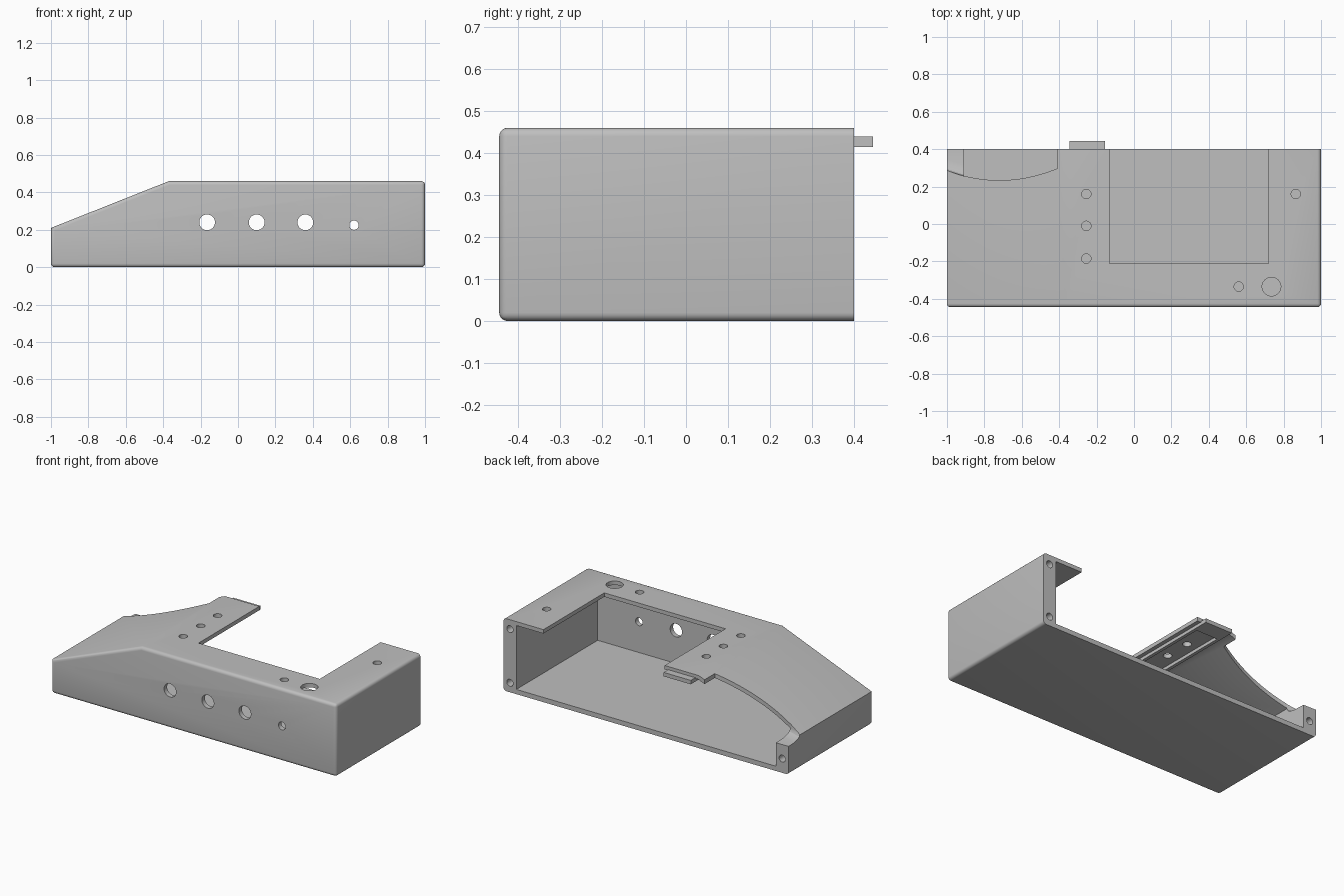
import bpy, bmesh, math
from mathutils import Matrix, Vector

if "Cube" in bpy.data.objects:
    bpy.data.objects.remove(bpy.data.objects["Cube"], do_unlink=True)

grey = bpy.data.materials.new("plain grey")
grey.use_nodes = True
color = (0.52, 0.52, 0.52, 1)
grey.diffuse_color = color
grey.node_tree.nodes["Principled BSDF"].inputs["Base Color"].default_value = color


def make_object(name, bm):
    bmesh.ops.recalc_face_normals(bm, faces=bm.faces)
    mesh = bpy.data.meshes.new(name)
    bm.to_mesh(mesh)
    bm.free()
    mesh.materials.append(grey)
    obj = bpy.data.objects.new(name, mesh)
    bpy.context.collection.objects.link(obj)
    return obj


def prism(points, axis, start, end):
    """Extrude a closed 2D profile along the named axis."""
    place = {"x": lambda a, b, t: (t, a, b), "y": lambda a, b, t: (a, t, b),
             "z": lambda a, b, t: (a, b, t)}[axis]
    bm = bmesh.new()
    rings = [[bm.verts.new(place(a, b, t)) for a, b in points] for t in (start, end)]
    bm.faces.new(rings[0])
    bm.faces.new(rings[1])
    for i in range(len(points)):
        j = (i + 1) % len(points)
        bm.faces.new((rings[0][i], rings[0][j], rings[1][j], rings[1][i]))
    return bm


def box(x0, x1, y0, y1, z0, z1):
    return prism([(x0, z0), (x1, z0), (x1, z1), (x0, z1)], "y", y0, y1)


def cylinder(center, radius, depth, axis):
    bm = bmesh.new()
    turn = Matrix.Rotation(math.pi / 2, 4, "X") if axis == "y" else Matrix()
    bmesh.ops.create_cone(bm, cap_ends=True, segments=40, radius1=radius, radius2=radius,
                          depth=depth, matrix=Matrix.Translation(center) @ turn)
    return bm


def cut(target, bm):
    cutter = make_object("cutter", bm)
    cutter.hide_render = True
    mod = target.modifiers.new("cut", "BOOLEAN")
    mod.operation = "DIFFERENCE"
    mod.solver = "EXACT"
    mod.object = cutter
    bpy.context.view_layer.objects.active = target
    bpy.ops.object.modifier_apply(modifier=mod.name)
    bpy.data.objects.remove(cutter, do_unlink=True)


def scoop(x):
    """Curved front edge of the side scoop."""
    return 0.234 + 0.66 * (x + 0.72) ** 2


FRONT, BACK, TOP = -0.445, 0.40, 0.46

# Outer housing with a sloping left end and rounded outer edges
bm = prism([(-1, 0), (1, 0), (1, TOP), (-0.37, TOP), (-1, 0.21)], "y", FRONT, BACK)


def rounded(edge):
    a, b = (v.co for v in edge.verts)
    mid = (a + b) / 2
    if mid.y > BACK - 0.01:
        return False
    along_depth = abs(a.y - b.y) > 0.1
    return not along_depth or mid.z < 0.01 or mid.x > 0.9


bmesh.ops.bevel(bm, geom=[e for e in bm.edges if rounded(e)], offset=0.02,
                segments=5, profile=0.5, affect="EDGES")
housing = make_object("housing", bm)

# Hollow inside, open at the back
cut(housing, prism([(-0.91, 0.03), (0.91, 0.03), (0.91, 0.435), (-0.365, 0.435),
                    (-0.91, 0.218)], "y", FRONT + 0.03, 0.5))

# Large rectangular opening in the top
cut(housing, box(-0.13, 0.72, -0.21, 0.5, 0.3, 0.6))

# Curved scoop through the slope
steps = [-0.41 - 0.5 * i / 20 for i in range(21)]
cut(housing, prism([(-0.41, 0.5)] + [(x, scoop(x)) for x in steps] + [(-0.91, 0.5)],
                   "z", 0.1, 0.6))

# The scoop runs out over the top of the left end wall
bm = prism([(0.27, 0.4), (0.27, 0.215), (0.278, 0.2), (0.295, 0.19), (0.33, 0.182),
            (0.5, 0.175), (0.5, 0.4)], "x", -1.03, -0.905)
for v in bm.verts:
    if v.co.y < 0.45:
        v.co.y += scoop(v.co.x) - scoop(-0.96)
cut(housing, bm)

# Round holes in the front wall
for x, z, r in [(-0.165, 0.24, 0.042), (0.1, 0.24, 0.042), (0.36, 0.24, 0.042),
                (0.62, 0.225, 0.025)]:
    cut(housing, cylinder((x, FRONT, z), r, 0.2, "y"))

# Round holes in the top
for x, y, r in [(-0.255, 0.16, 0.025), (-0.255, -0.01, 0.025), (-0.255, -0.185, 0.025),
                (0.865, 0.16, 0.025), (0.56, -0.335, 0.025), (0.735, -0.335, 0.05)]:
    cut(housing, cylinder((x, y, TOP), r, 0.15, "z"))

# Blind screw holes in the back of the end walls
for x, z in [(0.955, 0.06), (0.955, 0.4), (-0.955, 0.09)]:
    cut(housing, cylinder((x, BACK, z), 0.022, 0.2, "y"))

# Tongue and rails under the top arm
make_object("arm_tongue", box(-0.345, -0.155, 0.34, 0.445, 0.415, 0.44))
for side, x in (("left", -0.175), ("right", -0.345)):
    make_object(side + "_arm_rail", box(x, x + 0.02, -0.21, 0.345, 0.415, 0.437))

for obj in [o for o in bpy.data.objects if o.type == "MESH" and grey.name in o.data.materials]:
    bpy.ops.object.select_all(action="DESELECT")
    obj.select_set(True)
    bpy.context.view_layer.objects.active = obj
    bpy.ops.object.shade_smooth_by_angle(angle=math.radians(30))
